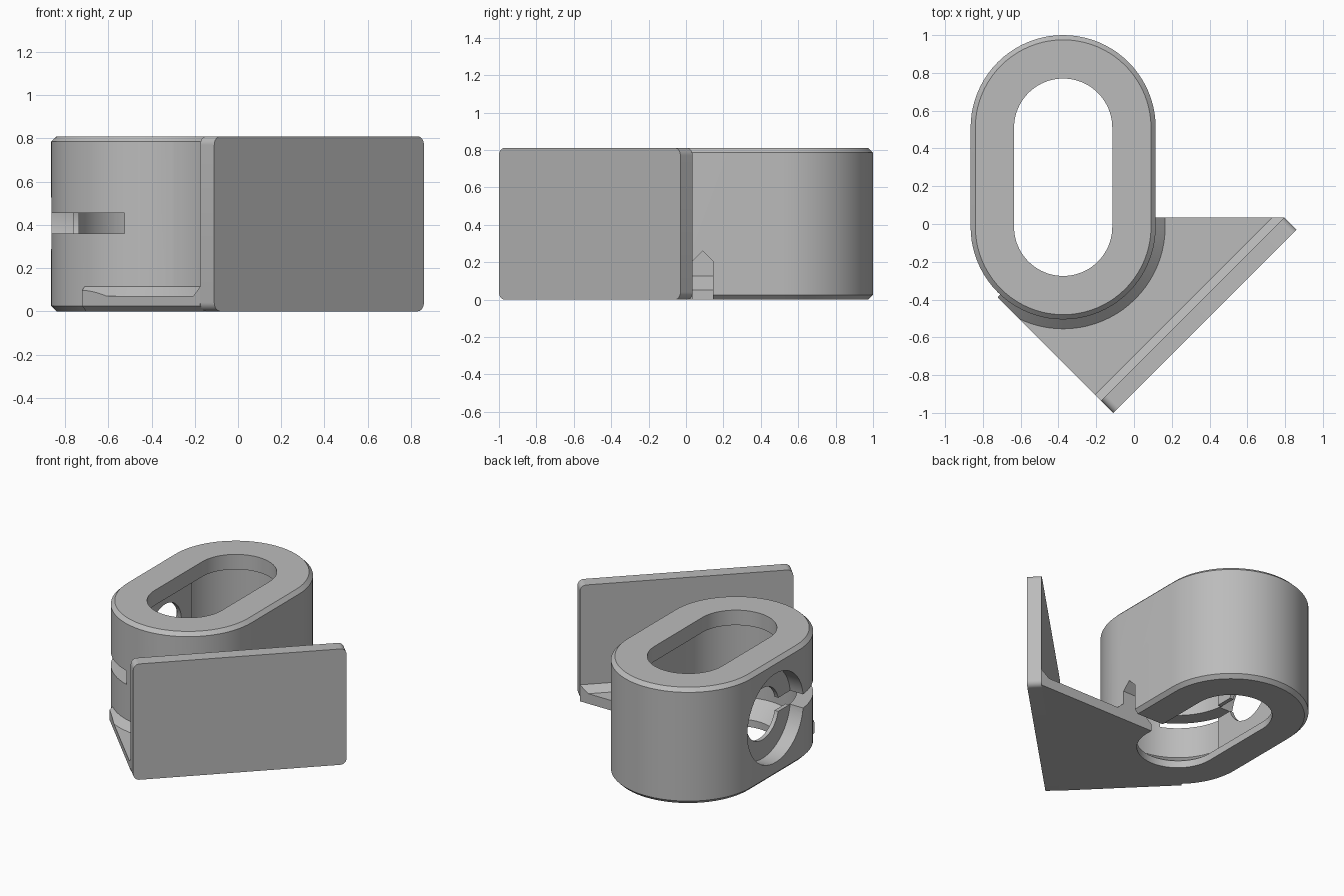
import bpy, bmesh, math
from mathutils import Matrix, Vector

if "Cube" in bpy.data.objects:
    bpy.data.objects.remove(bpy.data.objects["Cube"])

grey = bpy.data.materials.new("plain grey")
grey.diffuse_color = (0.5, 0.5, 0.5, 1)
grey.use_nodes = True
grey.node_tree.nodes["Principled BSDF"].inputs["Base Color"].default_value = grey.diffuse_color
S = math.sqrt(0.5)
CX, Y_FRONT, Y_BACK = -0.375, -0.015, 0.51


def loft(name, rings):
    """Closed solid through rings that have equal point counts."""
    bm = bmesh.new()
    loops = [[bm.verts.new(p) for p in ring] for ring in rings]
    n = len(loops[0])
    for a, b in zip(loops, loops[1:]):
        for i in range(n):
            j = (i + 1) % n
            bm.faces.new((a[i], a[j], b[j], b[i]))
    bm.faces.new(loops[0][::-1])
    bm.faces.new(loops[-1])
    bmesh.ops.recalc_face_normals(bm, faces=bm.faces)
    mesh = bpy.data.meshes.new(name)
    bm.to_mesh(mesh)
    bm.free()
    mesh.materials.append(grey)
    ob = bpy.data.objects.new(name, mesh)
    bpy.context.collection.objects.link(ob)
    return ob


def frame(x, y, z, origin=(0, 0, 0)):
    m = Matrix((x, y, z)).transposed().to_4x4()
    m.translation = Vector(origin)
    return m


def prism(name, pts, m, z0, z1):
    return loft(name, [[m @ Vector((x, y, z)) for x, y in pts] for z in (z0, z1)])


def stadium(name, sections, steps=40):
    """Stacked oblong sections given as (radius, height)."""
    rings = []
    for r, z in sections:
        ring = []
        for cy, start in ((Y_BACK, 0), (Y_FRONT, math.pi)):
            for i in range(steps + 1):
                a = start + math.pi * i / steps
                ring.append((CX + r * math.cos(a), cy + r * math.sin(a), z))
        rings.append(ring)
    return loft(name, rings)


def circle(cx, cy, r, n=64):
    return [(cx + r * math.cos(math.tau * i / n), cy + r * math.sin(math.tau * i / n))
            for i in range(n)]


def boolean(ob, tool, op):
    mod = ob.modifiers.new("cut", 'BOOLEAN')
    mod.operation, mod.object, mod.solver = op, tool, 'EXACT'
    bpy.context.view_layer.objects.active = ob
    bpy.ops.object.modifier_apply(modifier=mod.name)
    bpy.data.objects.remove(tool)


FLAT = Matrix.Identity(4)
ALONG_X = frame((0, 1, 0), (0, 0, 1), (1, 0, 0))
CORNER = (-0.175, -0.935, 0)

# oblong body with chamfered rims
body = stadium("body", [(0.465, 0), (0.49, 0.025), (0.49, 0.785), (0.465, 0.81)])

# base web: flat wedge with a chamfered lower left edge
foot = [(-0.7215, -0.3885), CORNER[:2], (0.795, 0.035), (CX, 0.035)]
low = [(x + 0.018, y + 0.018, 0) if i < 2 else (x, y, 0) for i, (x, y) in enumerate(foot)]
base = loft("base", [low, [(x, y, 0.025) for x, y in foot], [(x, y, 0.07) for x, y in foot]])

# sloped fillets where the web meets the body and the plate
body_fillet = stadium("body_fillet", [(0.54, 0.03), (0.54, 0.07), (0.488, 0.117)])
plate_fillet = prism("plate_fillet", [(0, 0.03), (0.045, 0.03), (0.045, 0.07), (0, 0.115)],
                     frame((-S, S, 0), (0, 0, 1), (S, S, 0), CORNER), -0.1, 1.6)
for fillet in (body_fillet, plate_fillet):
    boolean(fillet, prism("footprint", foot, FLAT, 0.026, 0.3), 'INTERSECT')
    boolean(base, fillet, 'UNION')
boolean(body, base, 'UNION')

# inner cavity with a flat pad left standing on the left wall
cavity = stadium("cavity", [(0.26, -0.1), (0.26, 0.05), (0.385, 0.145),
                            (0.385, 0.705), (0.26, 0.705), (0.26, 0.95)])
pad = prism("pad", [(-0.05, 0.03), (0.54, 0.03), (0.54, 0.76), (-0.05, 0.76)],
            ALONG_X, -0.85, -0.735)
boolean(cavity, pad, 'DIFFERENCE')
boolean(body, cavity, 'DIFFERENCE')

# side hole with counterbore, side slot and pointed notch
cuts = [
    (circle(0.245, 0.408, 0.31), -1.0, -0.763),
    (circle(0.245, 0.408, 0.18), -0.9, -0.5),
    ([(-0.7, 0.36), (0.25, 0.36), (0.25, 0.455), (-0.7, 0.455)], -1.0, -0.525),
    ([(0.0351, -0.1), (0.145, -0.1), (0.145, 0.205), (0.09, 0.26), (0.0351, 0.205)], -0.2, 0.3),
]
for pts, a, b in cuts:
    boolean(body, prism("cutter", pts, ALONG_X, a, b), 'DIFFERENCE')

# upright plate with rounded corners
L, H, R, T = 1.372, 0.81, 0.04, 0.092
outline = []
for k, (x, y) in enumerate([(L - R, H - R), (R, H - R), (R, R), (L - R, R)]):
    for i in range(9):
        a = math.pi / 2 * (k + i / 8)
        outline.append((x + R * math.cos(a), y + R * math.sin(a)))
plate = prism("plate", outline, frame((S, S, 0), (0, 0, 1), (S, -S, 0), CORNER), 0, T)

# smooth curves, sharp edges
for ob in (body, plate):
    bpy.ops.object.select_all(action='DESELECT')
    ob.select_set(True)
    bpy.context.view_layer.objects.active = ob
    bpy.ops.object.shade_smooth_by_angle(angle=math.radians(25))
